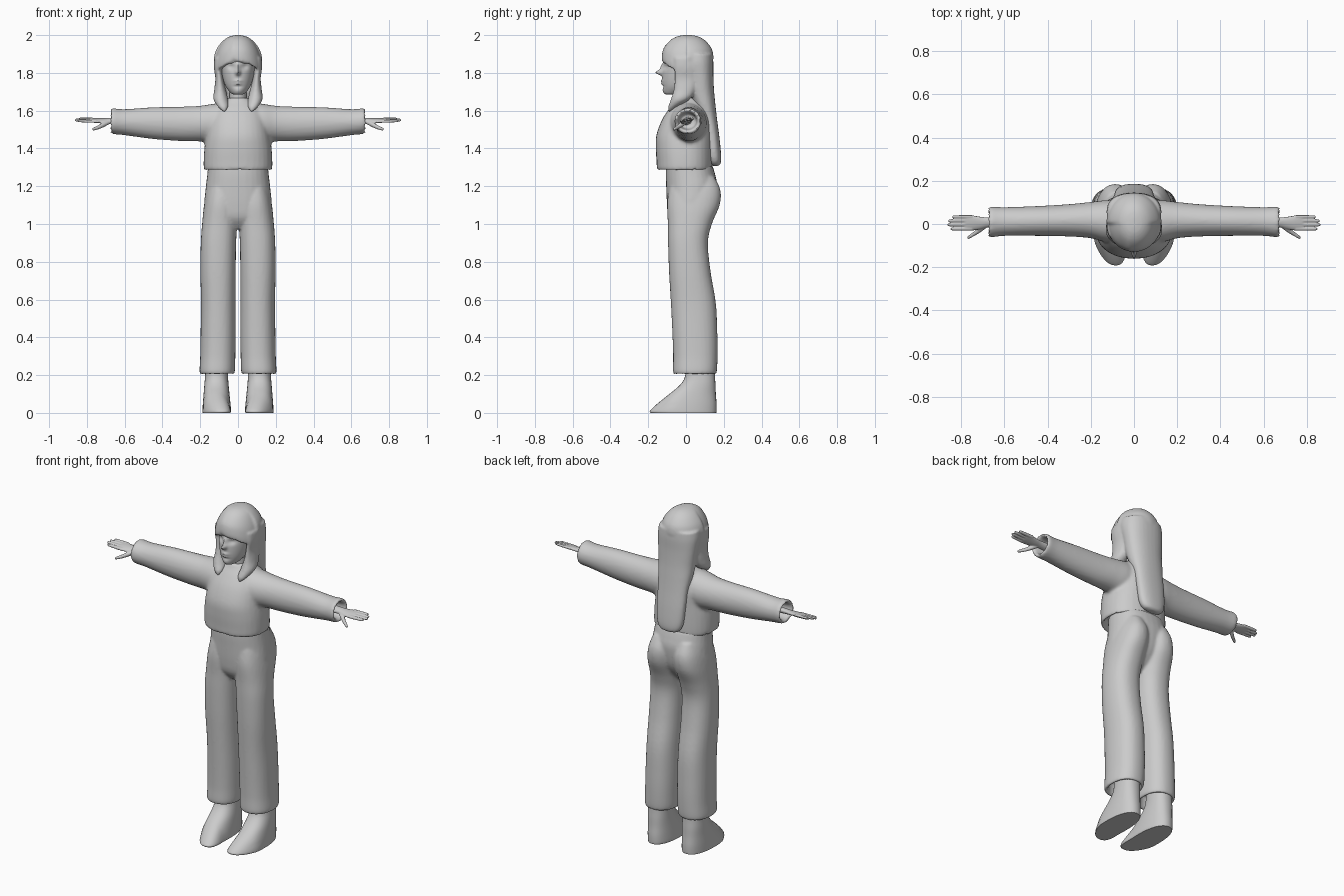
import bpy, bmesh, math

grey = bpy.data.materials.new("plain_grey")
grey.diffuse_color = (0.6, 0.6, 0.6, 1)


def spline(p0, p1, p2, p3, t):
    return [0.5 * (2 * b + (c - a) * t + (2 * a - 5 * b + 4 * c - d) * t * t
                   + (3 * b - a - 3 * c + d) * t ** 3)
            for a, b, c, d in zip(p0, p1, p2, p3)]


def loft(bm, rings, axis="z", side=1, power=2.0, segs=32, steps=5):
    """Closed skin through rings (position, low a, high a, low b, high b)."""
    n = len(rings)
    dense = []
    for i in range(n - 1):
        q = [rings[max(i - 1, 0)], rings[i], rings[i + 1], rings[min(i + 2, n - 1)]]
        dense += [spline(*q, s / steps) for s in range(steps)]
    dense.append(rings[-1])
    loops = []
    for p, a0, a1, b0, b1 in dense:
        loop = []
        for k in range(segs):
            t = 2 * math.pi * k / segs
            c, s = math.cos(t), math.sin(t)
            a = (a0 + a1) / 2 + (a1 - a0) / 2 * math.copysign(abs(c) ** (2 / power), c)
            b = (b0 + b1) / 2 + (b1 - b0) / 2 * math.copysign(abs(s) ** (2 / power), s)
            x, y, z = (a, b, p) if axis == "z" else (p, a, b)
            loop.append(bm.verts.new((x * side, y, z)))
        loops.append(loop)
    for l0, l1 in zip(loops, loops[1:]):
        for k in range(segs):
            j = (k + 1) % segs
            bm.faces.new((l0[k], l0[j], l1[j], l1[k]))
    bm.faces.new(loops[0])
    bm.faces.new(loops[-1])
    return [v for l in loops for v in l]


def finish(name, bm, voxel=0, smooth=4):
    """Turn the mesh into an object; fuse overlapping pieces when voxel is set."""
    bmesh.ops.recalc_face_normals(bm, faces=bm.faces)
    me = bpy.data.meshes.new(name)
    bm.to_mesh(me)
    bm.free()
    me.materials.append(grey)
    ob = bpy.data.objects.new(name, me)
    bpy.context.collection.objects.link(ob)
    if voxel:
        r = ob.modifiers.new("fuse", "REMESH")
        r.mode, r.voxel_size, r.use_smooth_shade = "VOXEL", voxel, True
        s = ob.modifiers.new("soften", "SMOOTH")
        s.factor, s.iterations = 0.5, smooth
    bpy.ops.object.select_all(action="DESELECT")
    ob.select_set(True)
    bpy.context.view_layer.objects.active = ob
    bpy.ops.object.shade_smooth_by_angle(angle=math.radians(50))
    return ob


# Sweater: body plus two open-ended sleeves
bm = bmesh.new()
loft(bm, [(1.33, -.155, .155, -.13, .115), (1.29, -.168, .168, -.142, .128),
          (1.288, -.18, .18, -.153, .138), (1.33, -.182, .182, -.156, .14),
          (1.4, -.178, .178, -.16, .14), (1.47, -.168, .168, -.157, .14),
          (1.55, -.155, .155, -.128, .138), (1.61, -.13, .13, -.09, .12),
          (1.645, -.09, .09, -.062, .095), (1.668, -.058, .058, -.05, .075)], power=2.3)
for side in (1, -1):
    loft(bm, [(.04, -.07, .10, 1.45, 1.645), (.12, -.085, .11, 1.43, 1.638),
              (.2, -.066, .102, 1.437, 1.626), (.3, -.058, .092, 1.439, 1.621),
              (.45, -.055, .083, 1.45, 1.618), (.6, -.055, .078, 1.47, 1.608),
              (.667, -.062, .08, 1.478, 1.612), (.667, -.045, .063, 1.495, 1.595),
              (.6, -.035, .053, 1.505, 1.585)], "x", side)
finish("sweater", bm, .009, 5)

# Trousers: hips plus two wide legs with open hems
bm = bmesh.new()
loft(bm, [(.975, -.05, .05, -.05, .06), (1.03, -.16, .16, -.088, .11),
          (1.1, -.178, .178, -.1, .15), (1.2, -.17, .17, -.105, .165),
          (1.26, -.163, .163, -.107, .155), (1.31, -.158, .158, -.105, .14)], power=2.3)
for side in (1, -1):
    loft(bm, [(.28, .04, .18, -.045, .14), (.215, .035, .185, -.05, .145),
              (.213, .018, .203, -.068, .162), (.3, .014, .2, -.068, .167),
              (.42, .012, .198, -.072, .166), (.58, .012, .196, -.08, .158),
              (.75, .012, .199, -.09, .13), (.9, .01, .197, -.095, .116),
              (1.0, .004, .19, -.096, .137), (1.1, .0, .18, -.1, .178),
              (1.18, .005, .165, -.09, .182), (1.25, .03, .14, -.07, .15)],
         "z", side, 2.3)
finish("trousers", bm, .008, 4)

# Shoes with a sloping instep
for side, label in ((1, "left"), (-1, "right")):
    bm = bmesh.new()
    loft(bm, [(0, .04, .187, -.188, .16), (.012, .037, .188, -.19, .162),
              (.05, .04, .186, -.15, .162), (.1, .045, .182, -.088, .158),
              (.15, .05, .178, -.03, .156), (.2, .053, .174, -.004, .153),
              (.3, .055, .17, .0, .15)], "z", side, 2.3)
    # Toes lean towards the middle
    for v in bm.verts:
        if v.co.y < -.08:
            v.co.x -= side * .25 * (-.08 - v.co.y)
    finish(label + "_shoe", bm)

# Hands: wrist, palm, four fingers and a thumb
for side, label in ((1, "left"), (-1, "right")):
    bm = bmesh.new()
    loft(bm, [(.58, -.02, .032, 1.522, 1.565), (.67, -.016, .03, 1.53, 1.56),
              (.71, -.024, .034, 1.532, 1.558), (.75, -.031, .04, 1.536, 1.558),
              (.78, -.031, .041, 1.54, 1.556), (.79, -.024, .034, 1.545, 1.552)],
         "x", side, segs=20)
    for y, end in ((.033, .842), (.015, .86), (-.004, .864), (-.023, .85)):
        loft(bm, [(.75, y - .009, y + .009, 1.54, 1.556),
                  (.8, y - .0085, y + .0085, 1.541, 1.557),
                  (end - .008, y - .007, y + .007, 1.544, 1.557),
                  (end, y - .003, y + .003, 1.548, 1.554)], "x", side, segs=12)
    loft(bm, [(.68, -.016, .01, 1.53, 1.553), (.71, -.038, -.008, 1.518, 1.545),
              (.74, -.056, -.034, 1.51, 1.532), (.765, -.069, -.053, 1.507, 1.523),
              (.772, -.069, -.062, 1.51, 1.518)], "x", side, segs=12)
    # Thumb side tips down
    for v in bm.verts:
        v.co.z += .2 * v.co.y
    finish(label + "_hand", bm, .0035, 2)

# Head with sculpted face, and neck
bm = bmesh.new()
face = loft(bm, [(1.685, -.02, .02, -.105, -.05), (1.695, -.04, .04, -.116, 0),
                 (1.73, -.066, .066, -.123, .05), (1.78, -.082, .082, -.126, .09),
                 (1.84, -.09, .09, -.122, .105), (1.9, -.09, .09, -.105, .105),
                 (1.96, -.05, .05, -.05, .06)], segs=72, steps=8)
# Each bump: x, z, width, height, push in y
bumps = [(0, 1.802, .011, .013, -.036), (0, 1.83, .009, .02, -.012),
         (.036, 1.832, .018, .014, .012), (-.036, 1.832, .018, .014, .012),
         (0, 1.757, .02, .006, -.01), (0, 1.742, .016, .006, -.008),
         (0, 1.728, .025, .006, .004), (0, 1.705, .02, .012, -.004)]
for v in face:
    if v.co.y < -.03:
        x, z = v.co.x, v.co.z
        v.co.y += sum(d * math.exp(-((x - a) / w) ** 2 - ((z - b) / h) ** 2)
                      for a, b, w, h, d in bumps)
loft(bm, [(1.6, -.06, .06, -.045, .075), (1.66, -.046, .046, -.04, .065),
          (1.76, -.046, .046, -.045, .07)])
finish("head", bm)

# Hair: cap with fringe, long back, two front locks
bm = bmesh.new()
cap = loft(bm, [(1.862, -.126, .126, -.128, .143), (1.89, -.126, .126, -.128, .145),
                (1.93, -.112, .112, -.118, .135), (1.97, -.08, .08, -.086, .103),
                (1.992, -.046, .046, -.05, .067), (2.0, -.012, .012, -.015, .03)],
           segs=64)
for v in cap:
    if v.co.y < 0:
        low = (2 - v.co.z) / .14
        v.co.z += low * (.016 * math.exp(-((v.co.x + .025) / .012) ** 2)
                         - 4 * v.co.x ** 2)
loft(bm, [(1.308, -.03, .03, .14, .17), (1.32, -.062, .062, .125, .183),
          (1.36, -.082, .082, .11, .186), (1.45, -.09, .09, .1, .178),
          (1.55, -.094, .094, .08, .165), (1.63, -.105, .105, .04, .156),
          (1.7, -.112, .112, .012, .149), (1.78, -.12, .12, .0, .145),
          (1.85, -.127, .127, -.03, .145), (1.9, -.122, .122, -.04, .142)], power=2.3)
for side in (1, -1):
    loft(bm, [(1.596, .066, .08, -.092, -.078), (1.62, .052, .105, -.094, -.045),
              (1.66, .053, .13, -.08, .02), (1.71, .064, .126, -.065, .05),
              (1.77, .078, .12, -.06, .06), (1.83, .085, .127, -.062, .06),
              (1.88, .085, .125, -.06, .06)], "z", side)
finish("hair", bm, .007, 3)
